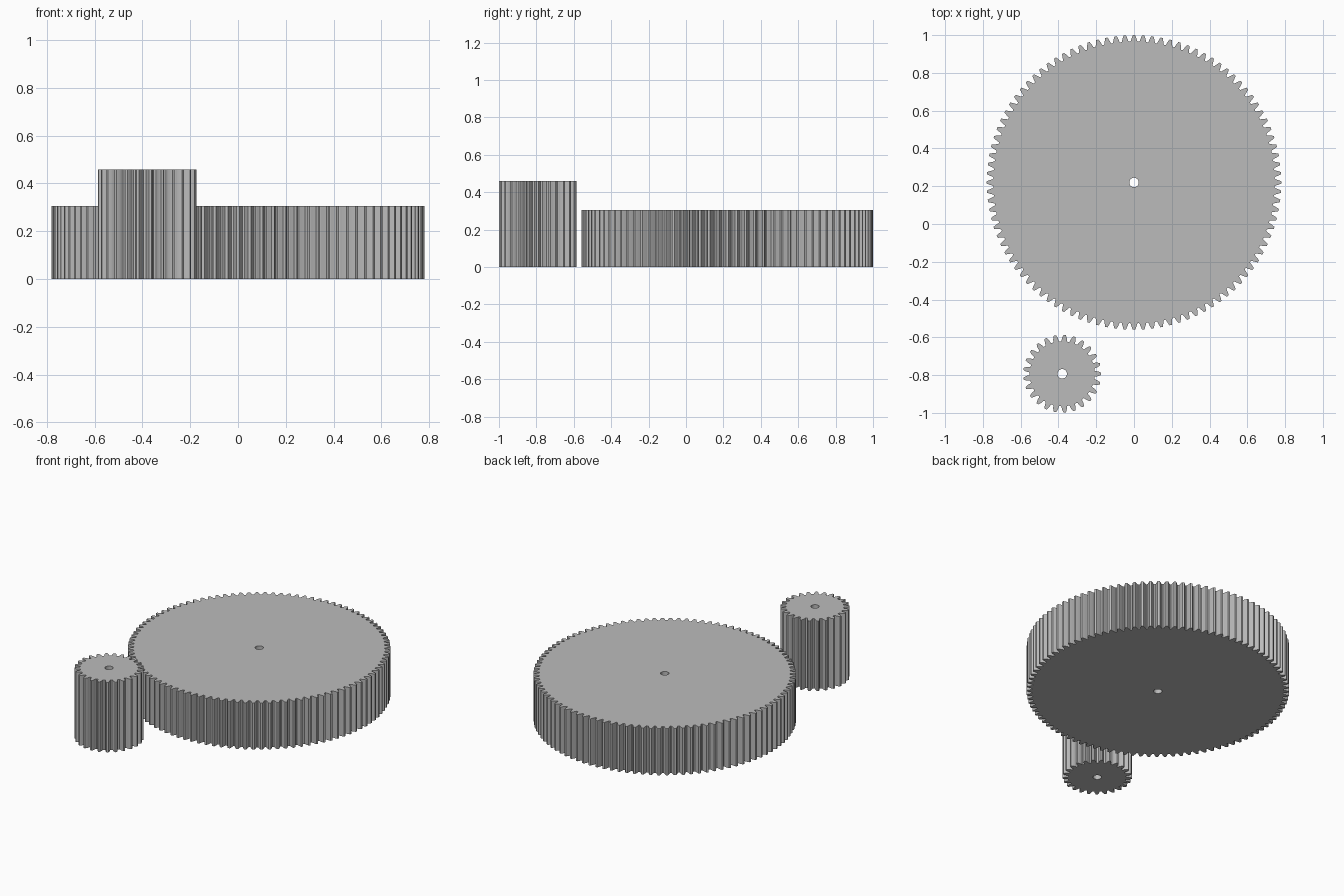
import bpy, bmesh, math

if "Cube" in bpy.data.objects:
    bpy.data.objects.remove(bpy.data.objects["Cube"])

MODULE = 0.01529          # tooth size shared by both gears
PRESSURE = math.radians(20)

steel = bpy.data.materials.new("plain_grey")
steel.diffuse_color = (0.5, 0.5, 0.5, 1)
steel.use_nodes = True
steel.node_tree.nodes["Principled BSDF"].inputs["Base Color"].default_value = steel.diffuse_color


def involute(a):
    return math.tan(a) - a


def gear_outline(teeth):
    """Closed spur gear profile with involute flanks, one tooth on +x."""
    pitch = MODULE * teeth / 2
    base = pitch * math.cos(PRESSURE)
    root, tip = pitch - 1.25 * MODULE, pitch + MODULE
    start = max(root, base)

    def half_angle(r):
        return (math.pi / (2 * teeth) + involute(PRESSURE)
                - involute(math.acos(min(1, base / r))))

    # one flank, from root to tip, as (radius, half angle)
    flank = [(start + (tip - start) * i / 5, half_angle(start + (tip - start) * i / 5))
             for i in range(6)]
    low = flank[0][1]
    if root < base:
        flank.insert(0, (root + 0.3 * MODULE, low))
    # small fillet at the foot of the tooth
    gap = math.pi / teeth - low
    flank.insert(0, (root, low + 0.35 * gap))
    if root >= base:
        flank[1] = (root + 0.2 * MODULE, half_angle(root + 0.2 * MODULE) + 0.04 * gap)

    tooth = [(r, -a) for r, a in flank] + [(r, a) for r, a in reversed(flank)]
    return [(r * math.cos(a + 2 * math.pi * k / teeth),
             r * math.sin(a + 2 * math.pi * k / teeth))
            for k in range(teeth) for r, a in tooth]


def make_gear(name, teeth, height, centre, bore):
    bm = bmesh.new()
    hole = [(bore * math.cos(2 * math.pi * i / 32), bore * math.sin(2 * math.pi * i / 32))
            for i in range(32)]
    edges = []
    for loop in (gear_outline(teeth), hole):
        verts = [bm.verts.new((x, y, 0)) for x, y in loop]
        edges += [bm.edges.new((verts[i - 1], verts[i])) for i in range(len(verts))]
    # flat face with the bore left open, then raised to full width
    bmesh.ops.triangle_fill(bm, edges=edges, use_beauty=True, normal=(0, 0, 1))
    top = bmesh.ops.extrude_face_region(bm, geom=bm.faces[:], use_keep_orig=True)
    bmesh.ops.translate(bm, vec=(0, 0, height),
                        verts=[g for g in top["geom"] if isinstance(g, bmesh.types.BMVert)])
    bmesh.ops.recalc_face_normals(bm, faces=bm.faces[:])
    mesh = bpy.data.meshes.new(name)
    bm.to_mesh(mesh)
    bm.free()
    mesh.materials.append(steel)
    obj = bpy.data.objects.new(name, mesh)
    obj.location = (centre[0], centre[1], 0)
    bpy.context.collection.objects.link(obj)


make_gear("large_gear", 100, 20 * MODULE, (0, 0.22), 0.025)
make_gear("small_pinion", 25, 30 * MODULE, (-0.38, -0.793), 0.025)
